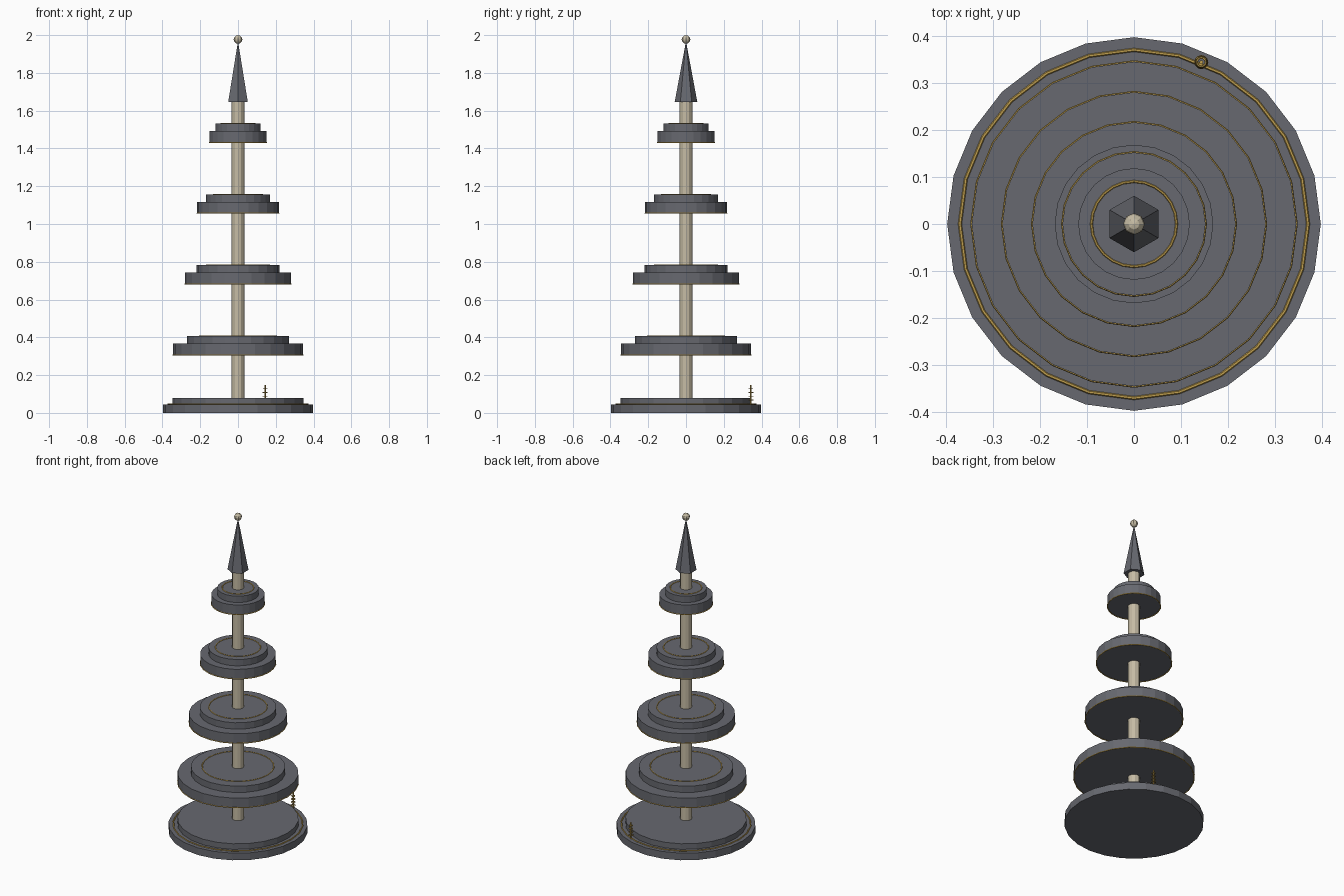
import bpy, bmesh, math
from mathutils import Matrix, Vector

if "Cube" in bpy.data.objects:
    bpy.data.objects.remove(bpy.data.objects["Cube"])


def material(name, rgb):
    m = bpy.data.materials.new(name)
    m.diffuse_color = (*rgb, 1)
    m.use_nodes = True
    m.node_tree.nodes["Principled BSDF"].inputs["Base Color"].default_value = m.diffuse_color
    return m


slate = material("slate_grey", (0.135, 0.14, 0.16))
cream = material("pale_stone", (0.56, 0.50, 0.37))
gold = material("gold", (0.55, 0.36, 0.08))


def finish(name, bm, mat):
    bmesh.ops.recalc_face_normals(bm, faces=bm.faces)
    mesh = bpy.data.meshes.new(name)
    bm.to_mesh(mesh)
    bm.free()
    mesh.materials.append(mat)
    ob = bpy.data.objects.new(name, mesh)
    bpy.context.collection.objects.link(ob)
    return ob


def cone(name, r1, r2, z0, z1, sides, mat, x=0, y=0):
    """Upright disc, rod or cone with a vertex on the +y axis."""
    bm = bmesh.new()
    spin = Matrix.Rotation(math.pi / 2, 4, 'Z')
    bmesh.ops.create_cone(bm, cap_ends=True, segments=sides, radius1=r1,
                          radius2=r2, depth=z1 - z0)
    # put one vertex exactly on +y whatever the primitive's start angle
    v = bm.verts[:][0].co
    spin = Matrix.Rotation(math.pi / 2 - math.atan2(v.y, v.x), 4, 'Z')
    bmesh.ops.transform(bm, verts=bm.verts,
                        matrix=Matrix.Translation((x, y, (z0 + z1) / 2)) @ spin)
    return finish(name, bm, mat)


def ring(name, radius, tube, z, mat, sides=24, x=0, y=0, minor=6):
    """Thin torus lying flat."""
    bm = bmesh.new()
    loops = []
    for i in range(sides):
        a = 2 * math.pi * i / sides
        loop = []
        for j in range(minor):
            b = 2 * math.pi * j / minor
            r = radius + tube * math.cos(b)
            loop.append(bm.verts.new((x + r * math.cos(a), y + r * math.sin(a),
                                      z + tube * math.sin(b))))
        loops.append(loop)
    for i in range(sides):
        p, q = loops[i], loops[(i + 1) % sides]
        for j in range(minor):
            k = (j + 1) % minor
            bm.faces.new((p[j], q[j], q[k], p[k]))
    return finish(name, bm, mat)


# Stepped base with gold trim
cone("base_lower", 0.397, 0.397, 0.0, 0.045, 24, slate)
cone("base_upper", 0.346, 0.346, 0.045, 0.08, 24, slate)
ring("base_trim", 0.37, 0.004, 0.046, gold)

# Central column
cone("column", 0.034, 0.034, 0.08, 1.66, 12, cream)

# Four shrinking roof tiers, each with a lower eave, a step and two gold trims
for i, r in enumerate((0.345, 0.28, 0.216, 0.152)):
    z = 0.307 + 0.375 * i
    cone(f"tier_{i + 1}_eave", r, r, z, z + 0.06, 24, slate)
    cone(f"tier_{i + 1}_step", r * 0.78, r * 0.78, z + 0.06, z + 0.1, 24, slate)
    ring(f"tier_{i + 1}_eave_trim", r, 0.003, z, gold)
    ring(f"tier_{i + 1}_top_trim", r * 0.595, 0.003, z + 0.1, gold)

# Six-sided spire and ball finial
cone("spire", 0.06, 0.0015, 1.645, 1.96, 6, slate)
bm = bmesh.new()
bmesh.ops.create_uvsphere(bm, u_segments=8, v_segments=6, radius=0.023)
bmesh.ops.translate(bm, verts=bm.verts, vec=Vector((0, 0, 1.977)))
finish("finial_ball", bm, cream)

# Small ringed post standing on the base trim at the back
px, py = 0.143, 0.344
cone("post", 0.004, 0.004, 0.045, 0.147, 8, gold, px, py)
for i in range(4):
    ring(f"post_ring_{i + 1}", 0.0125 - 0.001 * i, 0.0025, 0.068 + 0.02 * i,
         gold, 12, px, py)
